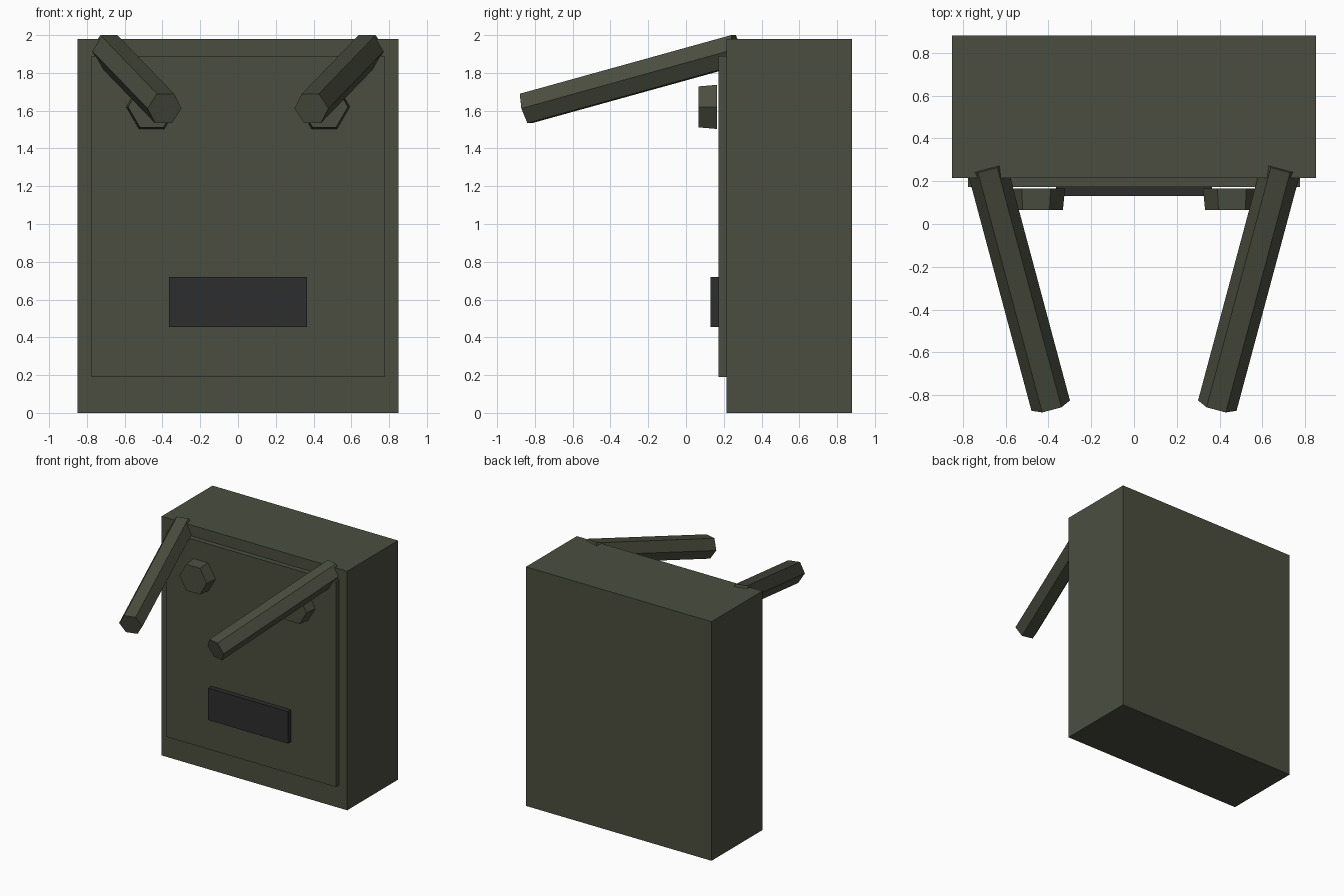
import bpy, bmesh, math
from mathutils import Matrix, Vector

if "Cube" in bpy.data.objects:
    bpy.data.objects.remove(bpy.data.objects["Cube"])


def material(name, color):
    m = bpy.data.materials.new(name)
    m.diffuse_color = (*color, 1)
    m.use_nodes = True
    m.node_tree.nodes["Principled BSDF"].inputs["Base Color"].default_value = m.diffuse_color
    return m


olive = material("dark olive", (0.070, 0.076, 0.050))
charcoal = material("charcoal", (0.026, 0.026, 0.026))


def finish(name, bm, mat):
    bmesh.ops.recalc_face_normals(bm, faces=bm.faces)
    me = bpy.data.meshes.new(name)
    bm.to_mesh(me)
    bm.free()
    me.materials.append(mat)
    ob = bpy.data.objects.new(name, me)
    bpy.context.collection.objects.link(ob)
    return ob


def box(name, lo, hi, mat):
    lo, hi = Vector(lo), Vector(hi)
    bm = bmesh.new()
    bmesh.ops.create_cube(bm, size=1, matrix=Matrix.Translation((lo + hi) / 2)
                          @ Matrix.Diagonal((*(hi - lo), 1)))
    return finish(name, bm, mat)


def hex_prism(name, r_front, r_back, length, mat, matrix):
    """Six-sided prism along y, corners pointing to +x and -x."""
    bm = bmesh.new()
    rings = []
    for r, y in ((r_front, -length / 2), (r_back, length / 2)):
        rings.append([bm.verts.new((r * math.cos(i * math.pi / 3), y,
                                    r * math.sin(i * math.pi / 3)))
                      for i in range(6)])
        bm.faces.new(rings[-1])
    for i in range(6):
        j = (i + 1) % 6
        bm.faces.new((rings[0][i], rings[0][j], rings[1][j], rings[1][i]))
    bm.transform(matrix)
    return finish(name, bm, mat)


# Pack body, raised front panel and dark plate
box("body", (-0.85, 0.215, 0), (0.85, 0.88, 1.98), olive)
box("front_panel", (-0.776, 0.172, 0.19), (0.776, 0.215, 1.89), olive)
box("dark_plate", (-0.365, 0.13, 0.455), (0.365, 0.172, 0.72), charcoal)

# Mirrored arms and hexagonal studs
tilt = math.radians(15)
for side, s in (("left", -1), ("right", 1)):
    hex_prism("arm_" + side, 0.093, 0.093, 1.2, olive,
              Matrix.Translation((s * 0.539, -0.288, 1.767))
              @ Matrix.Rotation(-s * tilt, 4, 'Z')
              @ Matrix.Rotation(tilt, 4, 'X'))
    hex_prism("stud_" + side, 0.125, 0.135, 0.1, olive,
              Matrix.Translation((s * 0.457, 0.115, 1.62)))
